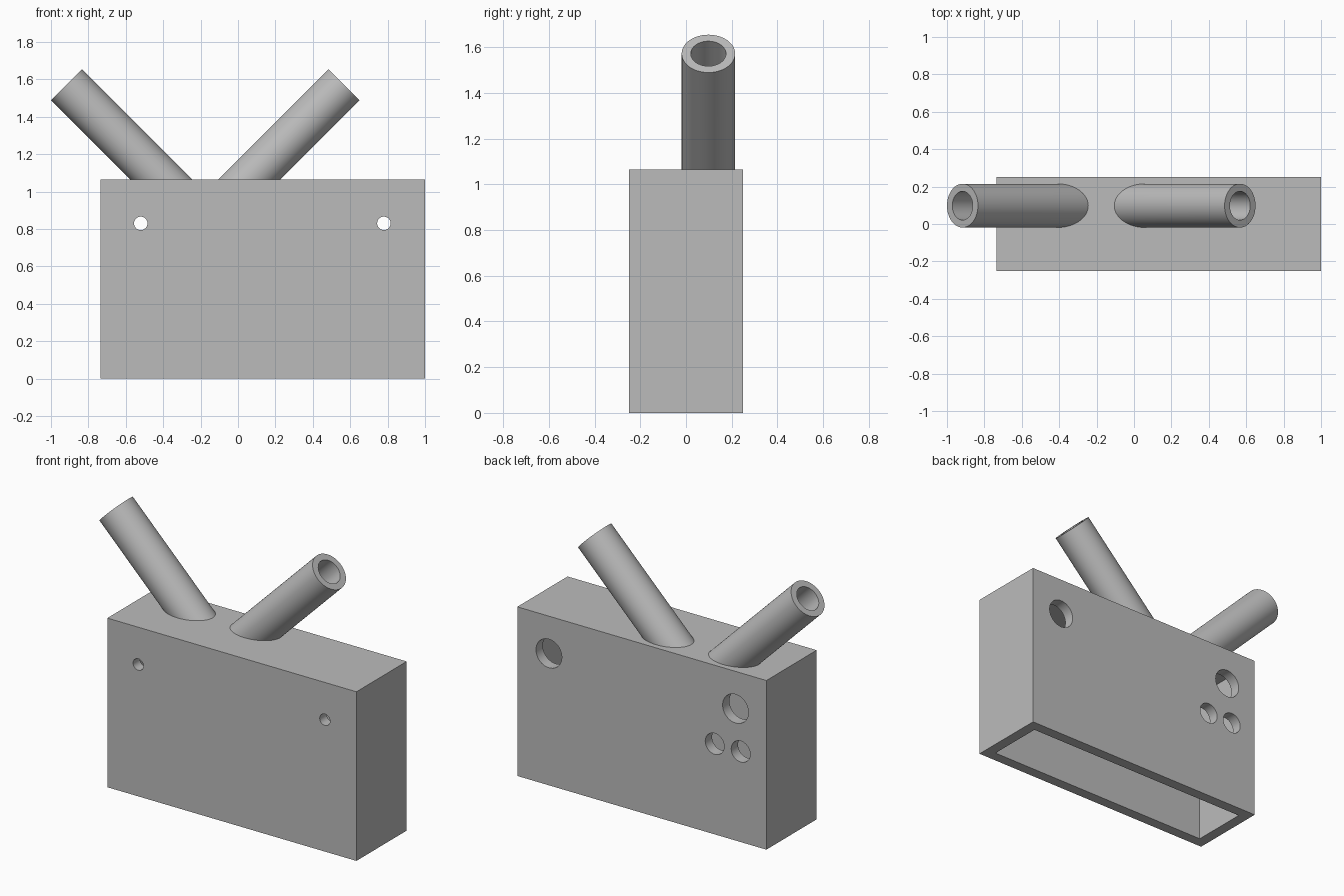
import bpy, bmesh, math
from mathutils import Vector, Matrix

if "Cube" in bpy.data.objects:
    bpy.data.objects.remove(bpy.data.objects["Cube"])

X0, X1, HALF_Y, TOP = -0.735, 1.0, 0.25, 1.065
WALL = 0.068
TUBE_Y, R_OUT, R_IN = 0.098, 0.117, 0.077
SIDES = 64

grey = bpy.data.materials.new("plain grey")
grey.diffuse_color = (0.5, 0.5, 0.5, 1)
grey.use_nodes = True
grey.node_tree.nodes["Principled BSDF"].inputs["Base Color"].default_value = grey.diffuse_color


def make_object(name, bm):
    bmesh.ops.recalc_face_normals(bm, faces=bm.faces)
    mesh = bpy.data.meshes.new(name)
    bm.to_mesh(mesh)
    bm.free()
    mesh.materials.append(grey)
    obj = bpy.data.objects.new(name, mesh)
    bpy.context.collection.objects.link(obj)
    return obj


def box(name, lo, hi):
    bm = bmesh.new()
    lo, hi = Vector(lo), Vector(hi)
    size = Matrix.Diagonal((*(hi - lo), 1))
    bmesh.ops.create_cube(bm, size=1, matrix=Matrix.Translation((lo + hi) / 2) @ size)
    return make_object(name, bm)


def rod(name, a, b, r):
    a, b = Vector(a), Vector(b)
    turn = (b - a).to_track_quat('Z', 'Y').to_matrix().to_4x4()
    bm = bmesh.new()
    bmesh.ops.create_cone(bm, cap_ends=True, segments=SIDES, radius1=r, radius2=r,
                          depth=(b - a).length,
                          matrix=Matrix.Translation((a + b) / 2) @ turn)
    return make_object(name, bm)


def cut(target, cutter):
    mod = target.modifiers.new("cut", 'BOOLEAN')
    mod.operation, mod.solver, mod.object = 'DIFFERENCE', 'EXACT', cutter
    bpy.context.view_layer.objects.active = target
    bpy.ops.object.modifier_apply(modifier=mod.name)
    bpy.data.objects.remove(cutter)


def smooth(obj):
    bpy.ops.object.select_all(action='DESELECT')
    obj.select_set(True)
    bpy.context.view_layer.objects.active = obj
    bpy.ops.object.shade_smooth_by_angle(angle=math.radians(30))


def slanted_tube(name, end_x, side):
    """Hollow tube leaning 45 degrees, square upper end, lower end flush with the box top."""
    end = Vector((end_x, TUBE_Y, 1.572))
    axis = Vector((side, 0, 1)).normalized()
    across = Vector((-side, 0, 1)).normalized()
    bm = bmesh.new()
    rings = []
    for r in (R_OUT, R_IN):
        upper, lower = [], []
        for i in range(SIDES):
            a = 2 * math.pi * i / SIDES
            p = end + r * (math.cos(a) * across + math.sin(a) * Vector((0, 1, 0)))
            upper.append(bm.verts.new(p))
            lower.append(bm.verts.new(p - axis * (p.z - TOP) / axis.z))
        rings += [upper, lower]
    # outer wall, rim, bore and foot
    out_up, out_low, in_up, in_low = rings
    for p, q in ((out_low, out_up), (out_up, in_up), (in_up, in_low), (in_low, out_low)):
        for i in range(SIDES):
            j = (i + 1) % SIDES
            bm.faces.new((p[i], p[j], q[j], q[i]))
    smooth(make_object(name, bm))


# Hollow box, open underneath
body = box("box_body", (X0, -HALF_Y, 0), (X1, HALF_Y, TOP))
cut(body, box("cavity", (X0 + WALL, -HALF_Y + WALL, -0.1),
              (X1 - WALL, HALF_Y - WALL, TOP - WALL)))

# Screw holes in the front wall with larger access holes behind, plus two cable holes
for x, z, r, wall_y in ((-0.52, 0.83, 0.036, -HALF_Y), (0.78, 0.83, 0.036, -HALF_Y),
                        (-0.52, 0.83, 0.09, HALF_Y), (0.78, 0.83, 0.09, HALF_Y),
                        (-0.375, 0.57, 0.066, HALF_Y), (-0.556, 0.57, 0.066, HALF_Y)):
    cut(body, rod("hole", (x, wall_y - 0.1, z), (x, wall_y + 0.1, z), r))

# Slanted tubes and their bores through the box top
for name, end_x, side in (("left_tube", -0.917, -1), ("right_tube", 0.567, 1)):
    slanted_tube(name, end_x, side)
    cut(body, rod("bore", (end_x, TUBE_Y, 1.572),
                  (end_x - side * 0.68, TUBE_Y, 1.572 - 0.68), R_IN))

smooth(body)
